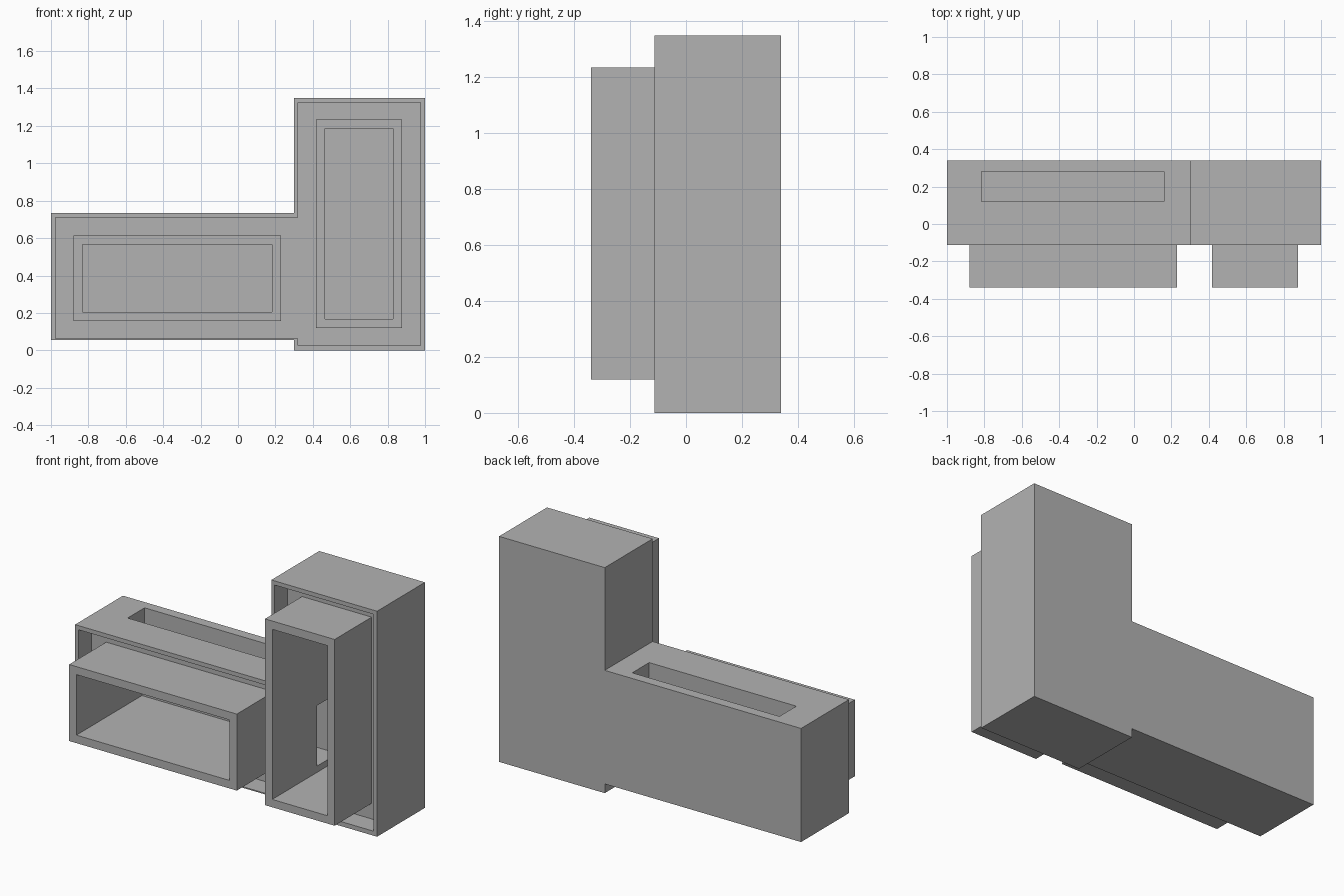
import bpy

if "Cube" in bpy.data.objects:
    bpy.data.objects.remove(bpy.data.objects["Cube"])

# One flat grey for the whole model
grey = bpy.data.materials.new("grey")
grey.diffuse_color = (0.45, 0.45, 0.45, 1)
grey.use_nodes = True
grey.node_tree.nodes["Principled BSDF"].inputs["Base Color"].default_value = grey.diffuse_color


def box(name, x, y, z):
    """Box from its (min, max) range on each axis."""
    bpy.ops.mesh.primitive_cube_add(size=1)
    ob = bpy.context.object
    ob.name = name
    ob.location = [(r[0] + r[1]) / 2 for r in (x, y, z)]
    ob.scale = [r[1] - r[0] for r in (x, y, z)]
    bpy.ops.object.transform_apply(location=True, rotation=False, scale=True)
    ob.data.materials.append(grey)
    return ob


def prism(name, outline, y0, y1):
    """Solid with an (x, z) outline running from y0 to y1."""
    n = len(outline)
    verts = [(x, y, z) for y in (y0, y1) for x, z in outline]
    faces = [tuple(range(n)), tuple(range(2 * n - 1, n - 1, -1))]
    faces += [(i, i + n, (i + 1) % n + n, (i + 1) % n) for i in range(n)]
    mesh = bpy.data.meshes.new(name)
    mesh.from_pydata(verts, [], faces)
    ob = bpy.data.objects.new(name, mesh)
    bpy.context.collection.objects.link(ob)
    mesh.materials.append(grey)
    return ob


def combine(target, other, operation):
    """Apply a boolean and discard the second object."""
    bpy.context.view_layer.objects.active = target
    mod = target.modifiers.new(operation, 'BOOLEAN')
    mod.operation, mod.solver, mod.object = operation, 'EXACT', other
    bpy.ops.object.modifier_apply(modifier=mod.name)
    bpy.data.objects.remove(other)


def l_outline(left, low, high, step, right, bottom, top):
    return [(left, low), (step, low), (step, bottom), (right, bottom),
            (right, top), (step, top), (step, high), (left, high)]


# L-shaped body with a shallow recess inside its front rim
body = prism("body", l_outline(-1, 0.055, 0.735, 0.30, 1, 0, 1.35), -0.113, 0.34)
recess = prism("recess", l_outline(-0.977, 0.062, 0.71, 0.322, 0.977, 0.027, 1.325),
               -0.3, 0.01)
combine(body, recess, 'DIFFERENCE')

# Protruding wide and tall sleeves
combine(body, box("wide_sleeve", (-0.88, 0.23), (-0.34, 0.05), (0.157, 0.615)), 'UNION')
combine(body, box("tall_sleeve", (0.417, 0.878), (-0.34, 0.05), (0.12, 1.235)), 'UNION')

# Deep openings, the passage joining them, and the slot in the low top
combine(body, box("wide_opening", (-0.832, 0.182), (-0.5, 0.28), (0.205, 0.567)), 'DIFFERENCE')
combine(body, box("tall_opening", (0.465, 0.83), (-0.5, 0.28), (0.167, 1.185)), 'DIFFERENCE')
combine(body, box("passage", (0.1, 0.6), (0.083, 0.28), (0.205, 0.567)), 'DIFFERENCE')
combine(body, box("top_slot", (-0.815, 0.16), (0.12, 0.28), (0.4, 0.9)), 'DIFFERENCE')
body.name = "double_sleeve_body"
